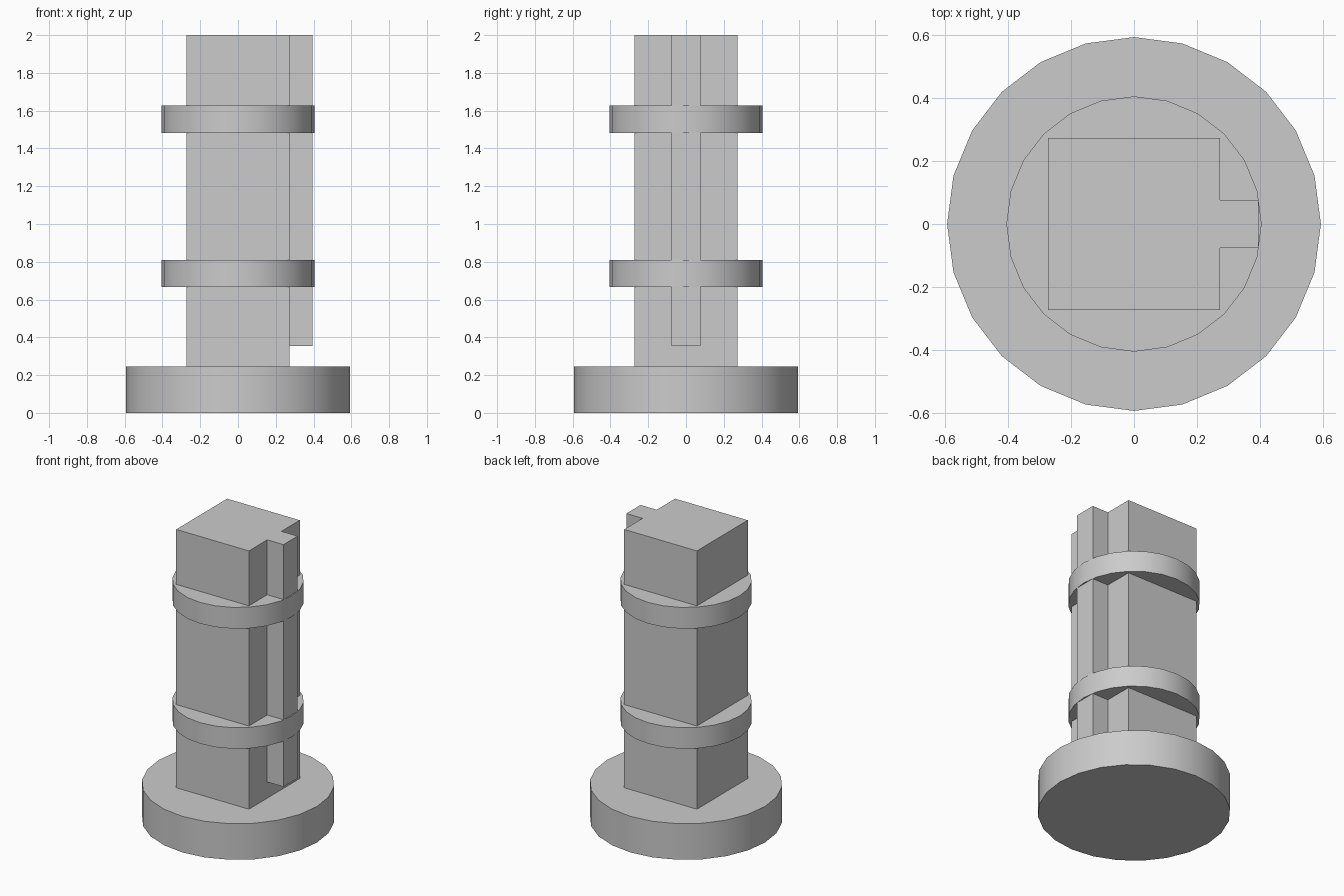
import bpy
import math

default = bpy.data.objects.get("Cube")
if default:
    bpy.data.objects.remove(default, do_unlink=True)

# Single plain grey
grey = bpy.data.materials.new("plain_grey")
grey.use_nodes = True
colour = (0.6, 0.6, 0.6, 1)
grey.diffuse_color = colour
grey.node_tree.nodes["Principled BSDF"].inputs["Base Color"].default_value = colour


def disc(name, radius, bottom, top):
    """Upright 24-sided drum with smooth walls and sharp rims."""
    bpy.ops.mesh.primitive_cylinder_add(
        vertices=24, radius=radius, depth=top - bottom,
        location=(0, 0, (bottom + top) / 2))
    obj = bpy.context.object
    obj.name = name
    obj.data.materials.append(grey)
    bpy.ops.object.shade_smooth_by_angle(angle=math.radians(30))
    return obj


def prism(name, outline, bottom, top):
    """Extrude a flat outline upwards."""
    n = len(outline)
    verts = [(x, y, z) for z in (bottom, top) for x, y in outline]
    faces = [tuple(reversed(range(n))), tuple(range(n, 2 * n))]
    faces += [(i, (i + 1) % n, n + (i + 1) % n, n + i) for i in range(n)]
    mesh = bpy.data.meshes.new(name)
    mesh.from_pydata(verts, [], faces)
    mesh.materials.append(grey)
    obj = bpy.data.objects.new(name, mesh)
    bpy.context.collection.objects.link(obj)
    return obj


def rectangle(x0, x1, half_width):
    return [(x0, -half_width), (x1, -half_width), (x1, half_width), (x0, half_width)]


# Round foot, square post, and the two collars around it
disc("base", 0.593, 0, 0.245)
half = 0.273
rail_bottom = 0.355
prism("post_lower", rectangle(-half, half, half), 0.245, rail_bottom)
disc("lower_collar", 0.405, 0.667, 0.81)
disc("upper_collar", 0.405, 1.483, 1.627)

# Post with the guide rail along its left side, as one keyed section
w = 0.076
rail_x = 0.395
keyed = [(-half, -half), (half, -half), (half, -w), (rail_x, -w),
         (rail_x, w), (half, w), (half, half), (-half, half)]
prism("post_with_rail", keyed, rail_bottom, 2.0)
